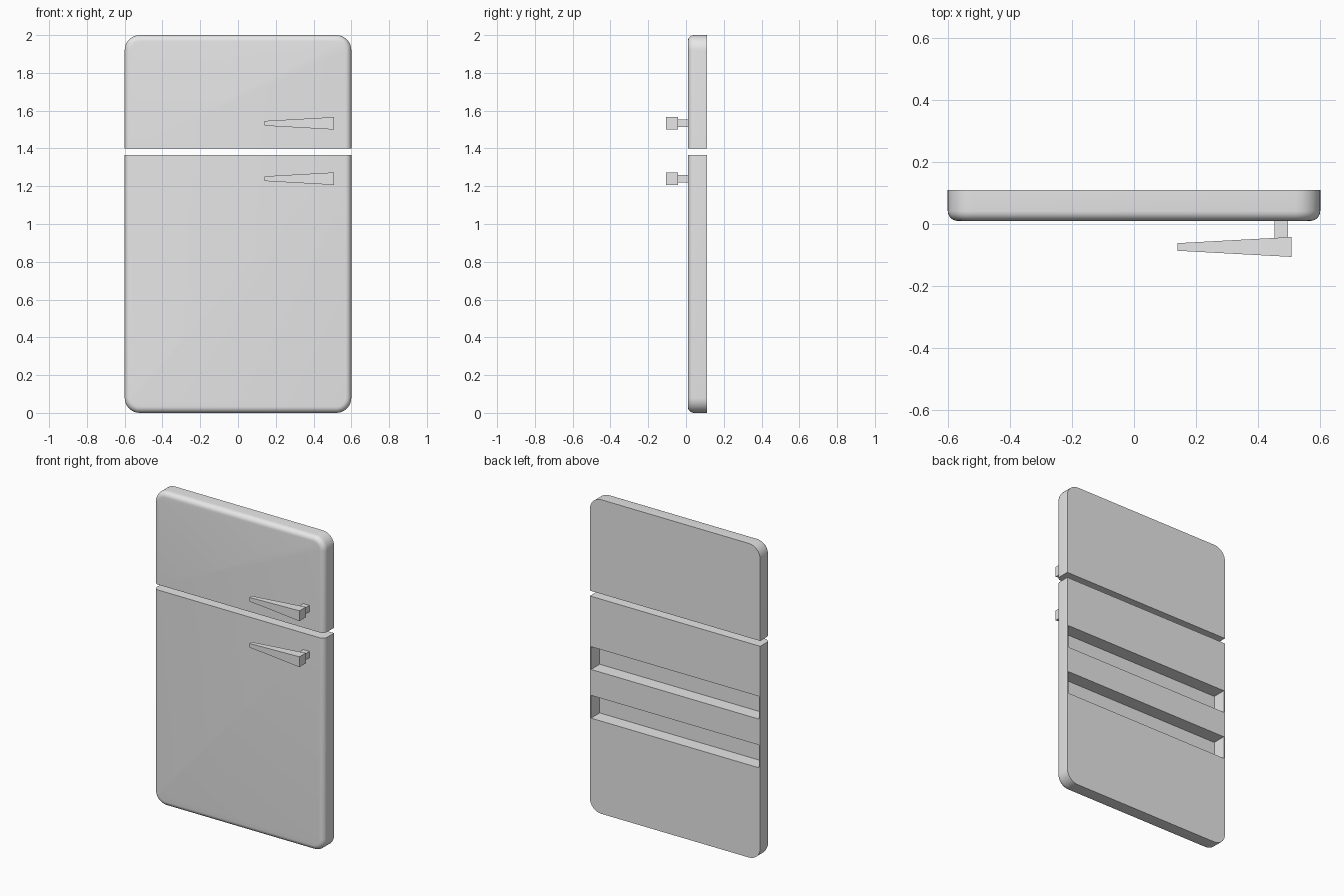
import bpy, bmesh, math

cube = bpy.data.objects.get("Cube")
if cube:
    bpy.data.objects.remove(cube, do_unlink=True)

grey = bpy.data.materials.new("light_grey")
grey.use_nodes = True
grey.diffuse_color = (0.8, 0.8, 0.8, 1)
grey.node_tree.nodes["Principled BSDF"].inputs["Base Color"].default_value = (0.8, 0.8, 0.8, 1)

FRONT, BACK, HALF = 0.01, 0.11, 0.6


def add_object(name, bm):
    bmesh.ops.recalc_face_normals(bm, faces=bm.faces[:])
    mesh = bpy.data.meshes.new(name)
    bm.to_mesh(mesh)
    bm.free()
    mesh.materials.append(grey)
    ob = bpy.data.objects.new(name, mesh)
    bpy.context.collection.objects.link(ob)
    return ob


def activate(ob):
    bpy.ops.object.select_all(action='DESELECT')
    ob.select_set(True)
    bpy.context.view_layer.objects.active = ob


def box(lo, hi):
    bm = bmesh.new()
    bmesh.ops.create_cube(bm, size=1)
    for v in bm.verts:
        for i in range(3):
            v.co[i] = (lo[i] + hi[i]) / 2 + v.co[i] * (hi[i] - lo[i])
    return bm


def near(edge, axis, value):
    return all(abs(v.co[axis] - value) < 1e-4 for v in edge.verts)


def door(name, outer_z, gap_z, recesses=()):
    """Slab with rounded outer corners and a soft front rim, square at the gap."""
    bm = box((-HALF, FRONT, min(outer_z, gap_z)), (HALF, BACK, max(outer_z, gap_z)))
    corners = [e for e in bm.edges if near(e, 2, outer_z)
               and (near(e, 0, HALF) or near(e, 0, -HALF))]
    bmesh.ops.bevel(bm, geom=corners, offset=0.08, segments=8, profile=0.5, affect='EDGES')
    rim = [e for e in bm.edges if near(e, 1, FRONT) and not near(e, 2, gap_z)]
    bmesh.ops.bevel(bm, geom=rim, offset=0.032, segments=6, profile=0.5, affect='EDGES')
    ob = add_object(name, bm)
    # shelf recesses cut into the back
    for low, high in recesses:
        cutter = add_object("recess_cutter", box((-0.592, 0.023, low), (0.592, 0.2, high)))
        cutter.hide_render = True
        mod = ob.modifiers.new("recess", 'BOOLEAN')
        mod.operation = 'DIFFERENCE'
        mod.solver = 'EXACT'
        mod.object = cutter
        activate(ob)
        bpy.ops.object.modifier_apply(modifier=mod.name)
        bpy.data.objects.remove(cutter, do_unlink=True)
    activate(ob)
    bpy.ops.object.shade_smooth_by_angle(angle=math.radians(35))


def handle(name, z):
    """Tapered bar standing off the door on a square post."""
    bm = box((0.14, -0.106, z - 0.033), (0.507, -0.042, z + 0.033))
    for v in bm.verts:
        if v.co.x < 0.2:
            v.co.y = -0.074 + (v.co.y + 0.074) * 0.38
            v.co.z = z + (v.co.z - z) * 0.38
    add_object(name + "_bar", bm)
    add_object(name + "_post", box((0.453, -0.046, z - 0.02), (0.496, FRONT + 0.005, z + 0.02)))


# doors
door("upper_door", 2.0, 1.4)
door("lower_door", 0.0, 1.366, recesses=[(0.9, 1.045), (0.59, 0.735)])

# handles
handle("upper_handle", 1.533)
handle("lower_handle", 1.24)
